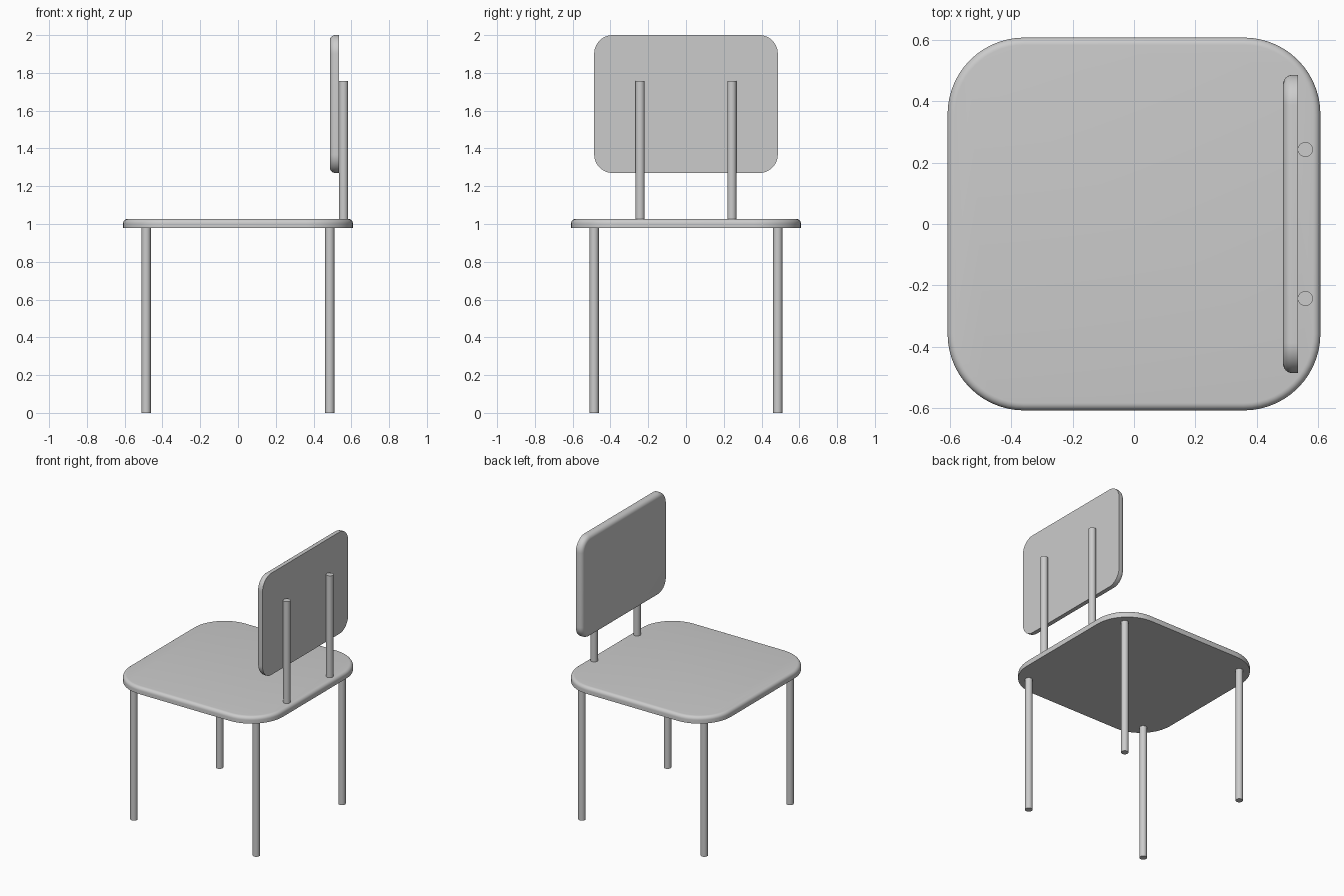
import bpy, bmesh
from math import sin, cos, pi
from mathutils import Matrix

if "Cube" in bpy.data.objects:
    bpy.data.objects.remove(bpy.data.objects["Cube"])


def finish(name, bm):
    bmesh.ops.recalc_face_normals(bm, faces=bm.faces)
    mesh = bpy.data.meshes.new(name)
    bm.to_mesh(mesh)
    bm.free()
    obj = bpy.data.objects.new(name, mesh)
    bpy.context.collection.objects.link(obj)
    bpy.ops.object.select_all(action='DESELECT')
    obj.select_set(True)
    bpy.context.view_layer.objects.active = obj
    bpy.ops.object.shade_smooth_by_angle()
    return obj


def outline(hx, hy, r, steps=14):
    # rounded rectangle, counter-clockwise
    pts = []
    for q, (sx, sy) in enumerate([(1, 1), (-1, 1), (-1, -1), (1, -1)]):
        for i in range(steps + 1):
            a = (q + i / steps) * pi / 2
            pts.append((sx * (hx - r) + r * cos(a), sy * (hy - r) + r * sin(a)))
    return pts


def plate(name, hx, hy, r, thick, edge, matrix, steps=6):
    # flat-bottomed rounded plate with its upper rim rounded over
    levels = [(0, 0)]
    for i in range(steps + 1):
        a = i / steps * pi / 2
        levels.append((edge * (1 - cos(a)), thick - edge + edge * sin(a)))
    bm = bmesh.new()
    rings = [[bm.verts.new((x, y, z)) for x, y in outline(hx - t, hy - t, r - t)]
             for t, z in levels]
    n = len(rings[0])
    for lo, hi in zip(rings, rings[1:]):
        for i in range(n):
            j = (i + 1) % n
            bm.faces.new((lo[i], lo[j], hi[j], hi[i]))
    bm.faces.new(rings[0][::-1])
    bm.faces.new(rings[-1])
    bm.transform(matrix)
    return finish(name, bm)


def rod(name, x, y, z0, z1, r=0.0243):
    bm = bmesh.new()
    bmesh.ops.create_cone(bm, cap_ends=True, segments=32, radius1=r, radius2=r,
                          depth=z1 - z0,
                          matrix=Matrix.Translation((x, y, (z0 + z1) / 2)))
    return finish(name, bm)


# Seat
plate("seat", 0.608, 0.608, 0.25, 0.049, 0.024, Matrix.Translation((0, 0, 0.978)))

# Backrest: plate turned upright, rounded rim facing the sitter (-x)
plate("backrest", 0.365, 0.486, 0.098, 0.049, 0.03,
      Matrix.Translation((0.535, 0, 1.635)) @ Matrix.Rotation(-pi / 2, 4, 'Y'))

# Legs and backrest posts
for side, s in (("left", 1), ("right", -1)):
    rod(f"front_leg_{side}", -0.486, s * 0.486, 0, 0.978)
    rod(f"rear_leg_{side}", 0.486, s * 0.486, 0, 0.978)
    rod(f"back_post_{side}", 0.559, s * 0.243, 1.027, 1.758)
